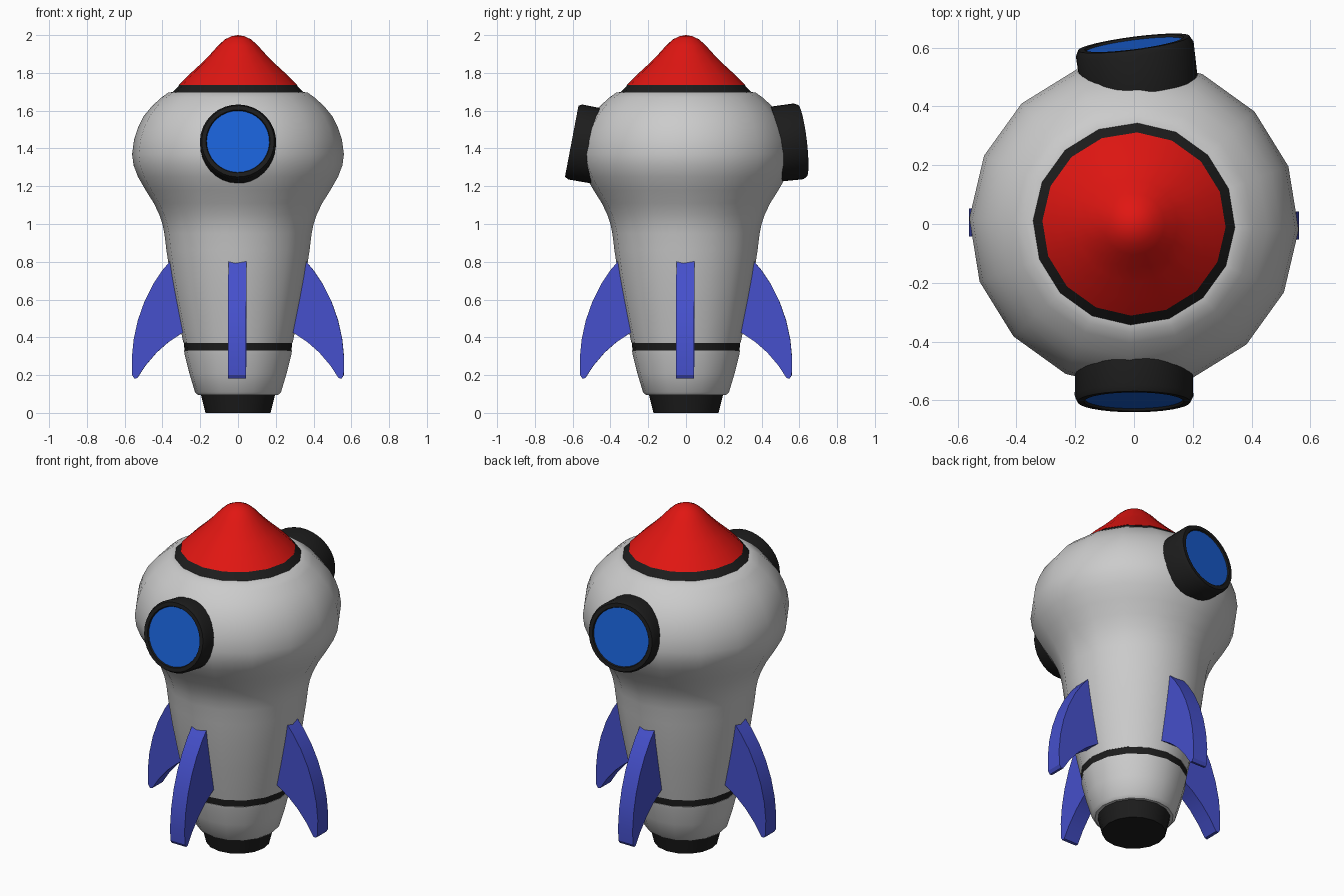
import bpy, bmesh, math
from mathutils import Vector, Matrix

if "Cube" in bpy.data.objects:
    bpy.data.objects.remove(bpy.data.objects["Cube"])


def mat(name, rgb):
    m = bpy.data.materials.new(name)
    m.diffuse_color = (*rgb, 1)
    m.use_nodes = True
    m.node_tree.nodes["Principled BSDF"].inputs["Base Color"].default_value = m.diffuse_color
    return m


BLACK = mat("black", (0.012, 0.012, 0.012))
RED = mat("red", (0.75, 0.008, 0.006))
BLUE = mat("glass_blue", (0.01, 0.12, 0.68))
FIN = mat("fin_blue", (0.06, 0.08, 0.6))


def finish(name, bm, material=None, angle=40):
    bmesh.ops.recalc_face_normals(bm, faces=bm.faces)
    me = bpy.data.meshes.new(name)
    bm.to_mesh(me)
    bm.free()
    ob = bpy.data.objects.new(name, me)
    bpy.context.collection.objects.link(ob)
    if material:
        me.materials.append(material)
    bpy.ops.object.select_all(action='DESELECT')
    ob.select_set(True)
    bpy.context.view_layer.objects.active = ob
    bpy.ops.object.shade_smooth_by_angle(angle=math.radians(angle))
    return ob


def lathe(name, profile, material=None, sides=16, turn=-2):
    """Spin (radius, z) points about z; open ends are capped."""
    bm = bmesh.new()
    rings = []
    for r, z in profile:
        if r == 0:
            rings.append([bm.verts.new((0, 0, z))] * sides)
            continue
        ring = []
        for i in range(sides):
            a = 2 * math.pi * i / sides + math.radians(turn)
            ring.append(bm.verts.new((r * math.cos(a), r * math.sin(a), z)))
        rings.append(ring)
    for lo, hi in zip(rings, rings[1:]):
        for i in range(sides):
            j = (i + 1) % sides
            quad = list(dict.fromkeys((lo[i], lo[j], hi[j], hi[i])))
            bm.faces.new(quad)
    for ring in (rings[0], rings[-1]):
        if ring[0] is not ring[1]:
            bm.faces.new(ring)
    return finish(name, bm, material)


# Engine, hull and nose, bottom to top
lathe("nozzle", [(0.172, 0), (0.197, 0.1)], BLACK)
lathe("tail_section", [(0.212, 0.095), (0.228, 0.11), (0.258, 0.21),
                       (0.283, 0.31), (0.286, 0.33)])
lathe("tail_band", [(0.283, 0.33), (0.287, 0.37)], BLACK)
lathe("hull", [(0.289, 0.37), (0.304, 0.44), (0.332, 0.58), (0.358, 0.72),
               (0.379, 0.86), (0.39, 0.95), (0.4, 1.0), (0.417, 1.05),
               (0.446, 1.11), (0.49, 1.18), (0.53, 1.25), (0.553, 1.31),
               (0.561, 1.37), (0.55, 1.45), (0.53, 1.51), (0.5, 1.57),
               (0.455, 1.625), (0.405, 1.67), (0.37, 1.695), (0.34, 1.7)])
lathe("nose_ring", [(0.345, 1.698), (0.302, 1.745)], BLACK)
lathe("nose_cone", [(0.312, 1.737), (0.26, 1.79), (0.2, 1.845), (0.15, 1.895),
                    (0.105, 1.945), (0.07, 1.977), (0.035, 1.994), (0, 2.0)], RED)


# Portholes: rim and glass, facing along a direction
def porthole(name, centre, direction):
    place = Matrix.Translation(centre) @ Vector(direction).to_track_quat('Z', 'Y').to_matrix().to_4x4()
    rim = lathe(name + "_rim", [(0.2, -0.15), (0.202, -0.02), (0.192, 0),
                                (0.17, 0), (0.164, -0.012)], BLACK, 32)
    glass = lathe(name + "_glass", [(0.166, -0.03), (0.166, -0.008)], BLUE, 32)
    for ob in (rim, glass):
        ob.matrix_world = place


porthole("front_porthole", (0, -0.605, 1.438), (0, -1, 0.19))
porthole("back_porthole", (0, 0.615, 1.44), (-0.13, 1, 0.12))


# Fins: curved blade outline in (radius, z), extruded and repeated four times
def fin(name, angle):
    outline = [(0.3, 0.83), (0.345, 0.82), (0.4, 0.755), (0.45, 0.68), (0.495, 0.59),
               (0.53, 0.49), (0.552, 0.39), (0.562, 0.29), (0.56, 0.2),
               (0.549, 0.182), (0.533, 0.184), (0.49, 0.25), (0.43, 0.32),
               (0.37, 0.373), (0.3, 0.42), (0.25, 0.45)]
    bm = bmesh.new()
    face = bm.faces.new([bm.verts.new((r, -0.048, z)) for r, z in outline])
    ext = bmesh.ops.extrude_face_region(bm, geom=[face])
    verts = [g for g in ext["geom"] if isinstance(g, bmesh.types.BMVert)]
    bmesh.ops.translate(bm, vec=(0, 0.096, 0), verts=verts)
    ob = finish(name, bm, FIN, 30)
    ob.rotation_euler.z = math.radians(angle)


for name, angle in (("right", 0), ("back", 90), ("left", 180), ("front", 270)):
    fin(name + "_fin", angle - 0.5)
